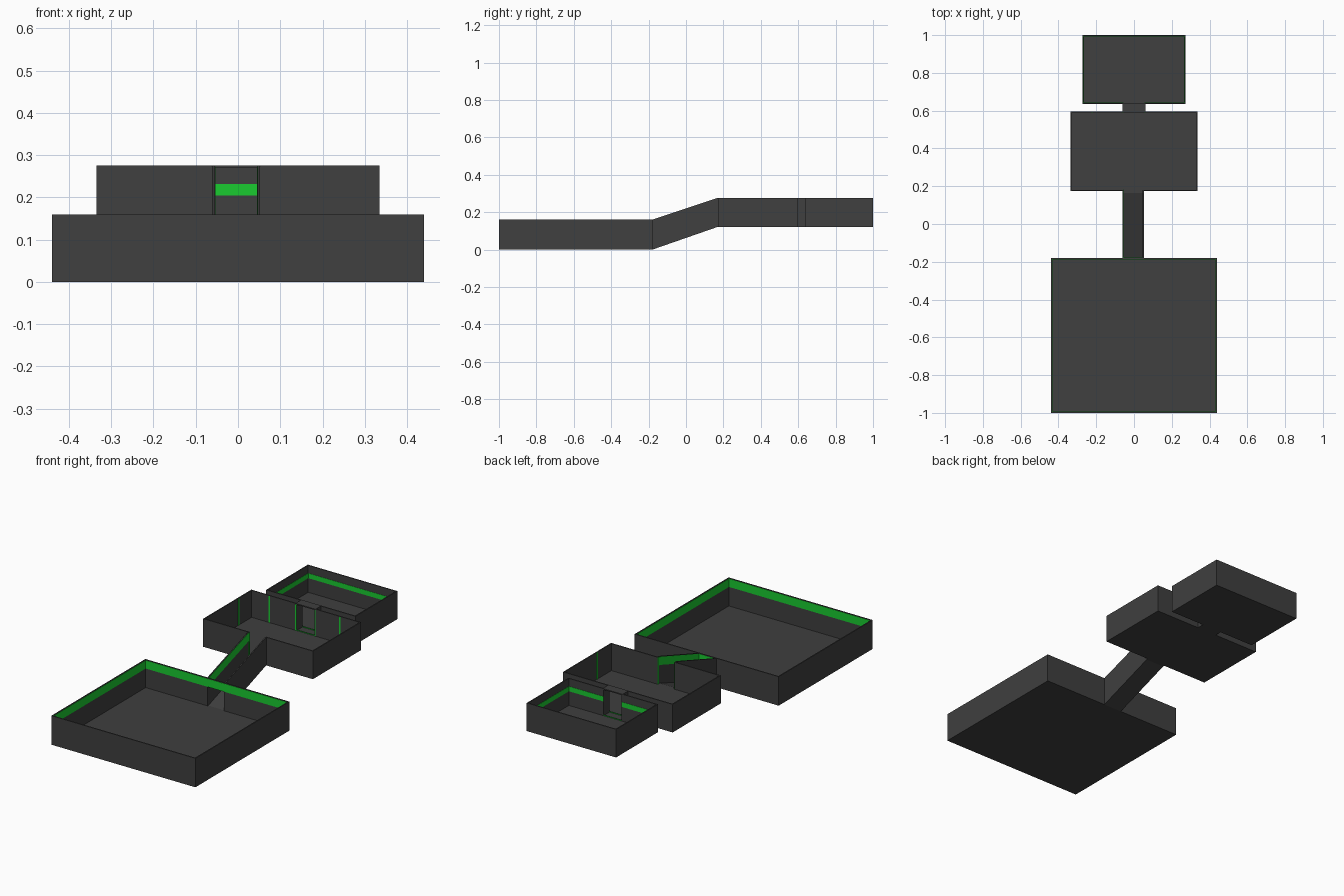
import bpy, bmesh

if "Cube" in bpy.data.objects:
    bpy.data.objects.remove(bpy.data.objects["Cube"])

T = 0.006   # wall thickness
S = 0.0015  # stripe relief


def material(name, color):
    m = bpy.data.materials.new(name)
    m.diffuse_color = color
    m.use_nodes = True
    m.node_tree.nodes["Principled BSDF"].inputs["Base Color"].default_value = m.diffuse_color
    return m


DARK = material("dark_grey", (0.05, 0.05, 0.05, 1))
GREEN = material("green", (0.01, 0.6, 0.03, 1))


def prism(name, profile, x0, x1, mat=DARK):
    """Extrude a (y, z) outline from x0 to x1."""
    bm = bmesh.new()
    f = bm.faces.new([bm.verts.new((x0, y, z)) for y, z in profile])
    ext = bmesh.ops.extrude_face_region(bm, geom=[f])["geom"]
    bmesh.ops.translate(bm, vec=(x1 - x0, 0, 0),
                        verts=[v for v in ext if isinstance(v, bmesh.types.BMVert)])
    bmesh.ops.recalc_face_normals(bm, faces=bm.faces)
    me = bpy.data.meshes.new(name)
    bm.to_mesh(me)
    bm.free()
    me.materials.append(mat)
    ob = bpy.data.objects.new(name, me)
    bpy.context.collection.objects.link(ob)
    return ob


def box(name, x, y, z, mat=DARK):
    return prism(name, [(y[0], z[0]), (y[1], z[0]), (y[1], z[1]), (y[0], z[1])], x[0], x[1], mat)


def spans(x0, x1, door):
    return [(x0, door[0]), (door[1], x1)] if door else [(x0, x1)]


def room(name, x, y, z, front=None, back=None, stripe=None):
    """Open-topped room with optional door gaps and a stripe round the inside."""
    (x0, x1), (y0, y1) = x, y
    box(name + "_floor", x, y, (z[0], z[0] + T))
    for side, a, b in (("left", x0, x0 + T), ("right", x1 - T, x1)):
        box(f"{name}_{side}_wall", (a, b), y, z)
        if stripe:
            s = (b, b + S) if side == "left" else (a - S, a)
            box(f"{name}_{side}_stripe", s, (y0 + T, y1 - T), stripe, GREEN)
    for side, a, b, door in (("front", y0, y0 + T, front), ("back", y1 - T, y1, back)):
        for sx in spans(x0 + T, x1 - T, door):
            box(f"{name}_{side}_wall", sx, (a, b), z)
            if stripe:
                s = (b, b + S) if side == "front" else (a - S, a)
                box(f"{name}_{side}_stripe", sx, s, stripe, GREEN)


ramp_door = (-0.055, 0.046)
pass_door = (-0.055, 0.055)
UP = (0.12, 0.275)

# Three rooms
room("large_room", (-0.44, 0.44), (-1.0, -0.18), (0, 0.16), back=ramp_door, stripe=(0.112, 0.157))
room("middle_room", (-0.335, 0.335), (0.175, 0.595), UP, front=ramp_door, back=pass_door)
room("small_room", (-0.273, 0.273), (0.635, 1.0), UP, front=pass_door, stripe=(0.205, 0.232))

# Green lintel over the ramp entrance
box("ramp_lintel", ramp_door, (-0.18 - T - S, -0.18 + S), (0.112, 0.157), GREEN)
box("ramp_lintel_cap", ramp_door, (-0.18 - T, -0.18), (0.157, 0.16))

# Sloped corridor
low, high, end = -0.18, 0.165, 0.177


def slope(d0, d1, from_top):
    a, b = (0.16, 0.275) if from_top else (0, 0.12)
    return [(low, a + d0), (high, b + d0), (end, b + d0),
            (end, b + d1), (high, b + d1), (low, a + d1)]


prism("ramp_floor", slope(0, T, False), ramp_door[0], ramp_door[1])
wall = [(low, 0), (high, 0.12), (end, 0.12), (end, 0.275), (high, 0.275), (low, 0.16)]
for side, e, d in (("left", ramp_door[0], 1), ("right", ramp_door[1], -1)):
    prism(f"ramp_{side}_wall", wall, *sorted((e, e - d * T)))
    prism(f"ramp_{side}_stripe", slope(-0.048, -0.003, True), *sorted((e, e + d * S)), GREEN)
    # door jamb stripe at the middle room
    box(f"ramp_{side}_jamb", sorted((e, e + d * S)), (0.172, 0.182), (0.126, 0.273), GREEN)

# Covered passage between middle and small rooms
py = (0.594, 0.636)
box("passage_floor", pass_door, py, (0.12, 0.126))
box("passage_roof", (pass_door[0] - T, pass_door[1] + T), (0.589, 0.641), (0.269, 0.275))
for side, e, d in (("left", pass_door[0], 1), ("right", pass_door[1], -1)):
    box(f"passage_{side}_wall", sorted((e, e - d * T)), py, UP)
    box(f"passage_{side}_jamb", sorted((e, e - d * 0.007)), (0.589 - S, 0.589), (0.126, 0.27), GREEN)
for i, yy in enumerate((0.589, 0.640)):
    box(f"passage_threshold_{i}", pass_door, (yy, yy + 0.001), (0.126, 0.131), GREEN)

# Thin vertical light stripes in the middle room
w = 0.004
for sx in (-0.22, 0.21):
    box("back_light_strip", (sx - w, sx + w), (0.589 - S, 0.589), (0.126, 0.273), GREEN)
box("left_light_strip", (-0.329, -0.329 + S), (0.475 - w, 0.475 + w), (0.126, 0.273), GREEN)
box("right_light_strip", (0.329 - S, 0.329), (0.305 - w, 0.305 + w), (0.126, 0.273), GREEN)
